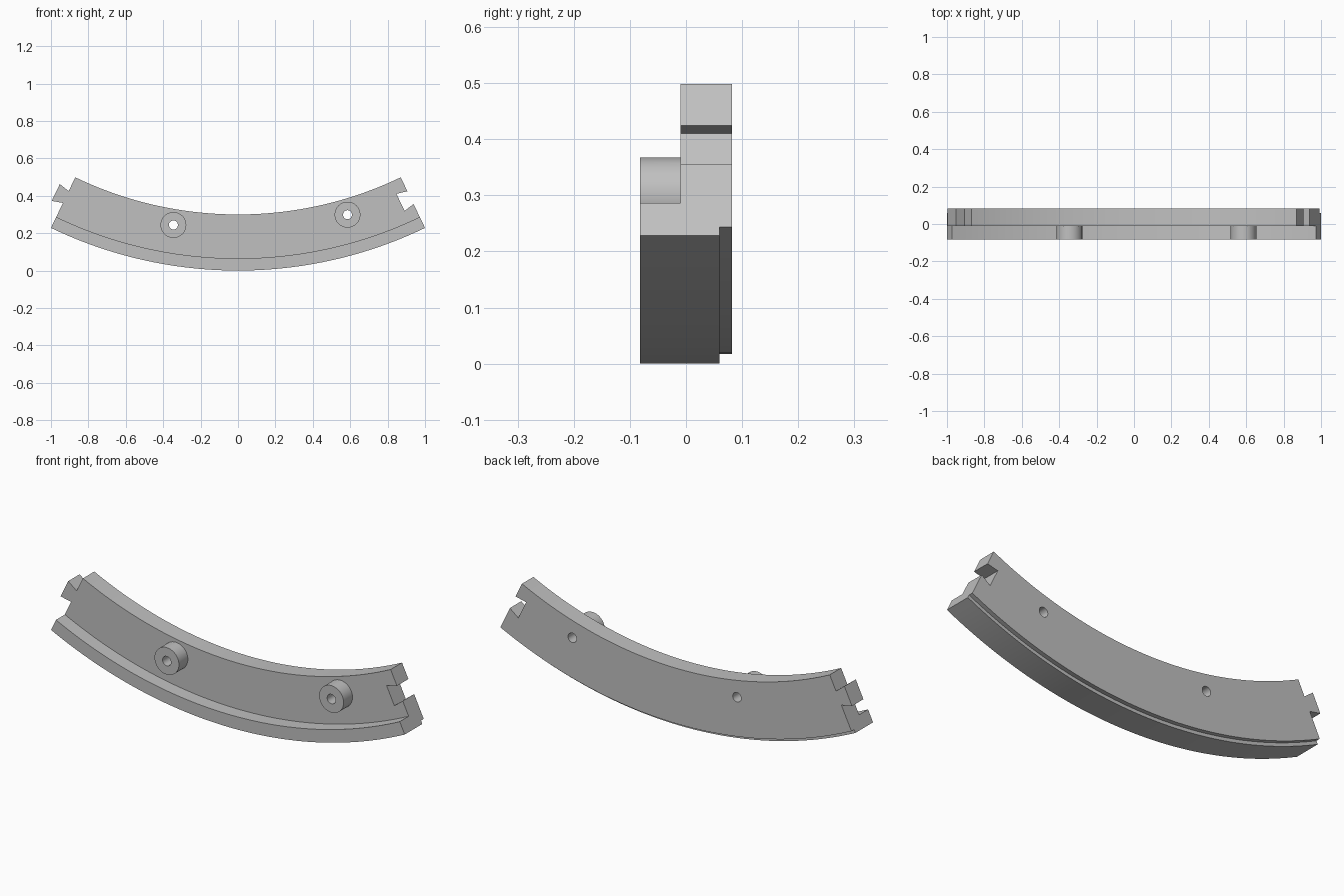
import bpy
import bmesh
from math import sin, cos, radians
from mathutils import Vector

cube = bpy.data.objects.get("Cube")
if cube:
    bpy.data.objects.remove(cube, do_unlink=True)

CENTRE_Z = 2.306          # centre of the arc, also the outer radius
HALF = radians(25.7)      # half of the arc's sweep
FRONT, PLATE, STEP, BACK = -0.082, -0.01, 0.06, 0.082

grey = bpy.data.materials.new("plain grey")
grey.use_nodes = True
colour = (0.53, 0.53, 0.53, 1)
grey.diffuse_color = colour
grey.node_tree.nodes["Principled BSDF"].inputs["Base Color"].default_value = colour


def polar(radius, angle, y, along=0.0):
    """Point on the arc, optionally shifted along the tangent."""
    return Vector((radius * sin(angle) + along * cos(angle), y,
                   CENTRE_Z - radius * cos(angle) + along * sin(angle)))


def loft(name, rings):
    """Closed solid through matching rings of points, capped at both ends."""
    bm = bmesh.new()
    loops = [[bm.verts.new(p) for p in ring] for ring in rings]
    for a, b in zip(loops, loops[1:]):
        for i in range(len(a)):
            j = (i + 1) % len(a)
            bm.faces.new((a[i], a[j], b[j], b[i]))
    bm.faces.new(loops[0])
    bm.faces.new(loops[-1])
    bmesh.ops.recalc_face_normals(bm, faces=bm.faces[:])
    mesh = bpy.data.meshes.new(name)
    bm.to_mesh(mesh)
    bm.free()
    mesh.materials.append(grey)
    obj = bpy.data.objects.new(name, mesh)
    bpy.context.collection.objects.link(obj)
    return obj


def prism(name, outline, angle, y0, y1):
    """Extrude an outline of (radius, along) points from front to back."""
    return loft(name, [[polar(r, angle, y, t) for r, t in outline] for y in (y0, y1)])


def cylinder(name, centre, radius, y0, y1, sides=48):
    turns = [radians(360 * i / sides) for i in range(sides)]
    return loft(name, [[Vector((centre.x + radius * cos(a), y, centre.z + radius * sin(a)))
                        for a in turns] for y in (y0, y1)])


def combine(target, tool, operation):
    mod = target.modifiers.new(operation.lower(), "BOOLEAN")
    mod.operation = operation
    mod.solver = "EXACT"
    mod.object = tool
    bpy.context.view_layer.objects.active = target
    bpy.ops.object.modifier_apply(modifier=mod.name)
    bpy.data.objects.remove(tool, do_unlink=True)


# Curved rail: plate with a front lip and a small step on its back outer edge
section = [(2.006, PLATE), (2.241, PLATE), (2.241, FRONT), (2.306, FRONT),
           (2.306, STEP), (2.289, STEP), (2.289, BACK), (2.006, BACK)]
STEPS = 64
rail = loft("curved_rail", [
    [polar(r, HALF * (2 * i / STEPS - 1), y) for r, y in section]
    for i in range(STEPS + 1)])

# Dovetail joint: socket cut in the left end, tab added on the right end
socket = [(2.0885, 0.0), (2.0755, -0.059), (2.177, -0.059), (2.164, 0.0),
          (2.162, 0.02), (2.0905, 0.02)]
combine(rail, prism("socket_cutter", socket, HALF, PLATE - 0.02, BACK + 0.02), "DIFFERENCE")
tab = [(2.091, 0.02), (2.0875, 0.0), (2.0745, -0.059), (2.174, -0.059),
       (2.158, 0.0), (2.154, 0.02)]
combine(rail, prism("tab", tab, -HALF, PLATE, BACK), "UNION")

# Round bosses on the front, with screw holes running right through
for side, degrees in (("left", 16.26), ("right", -9.51)):
    spot = polar(2.091, radians(degrees), 0)
    combine(rail, cylinder("boss", spot, 0.069, FRONT, PLATE + 0.03), "UNION")
    combine(rail, cylinder(side + "_hole", spot, 0.024, FRONT - 0.05, BACK + 0.05), "DIFFERENCE")

# Smooth curved walls, crisp edges
bpy.ops.object.select_all(action="DESELECT")
rail.select_set(True)
bpy.context.view_layer.objects.active = rail
bpy.ops.object.shade_smooth_by_angle(angle=radians(30))
